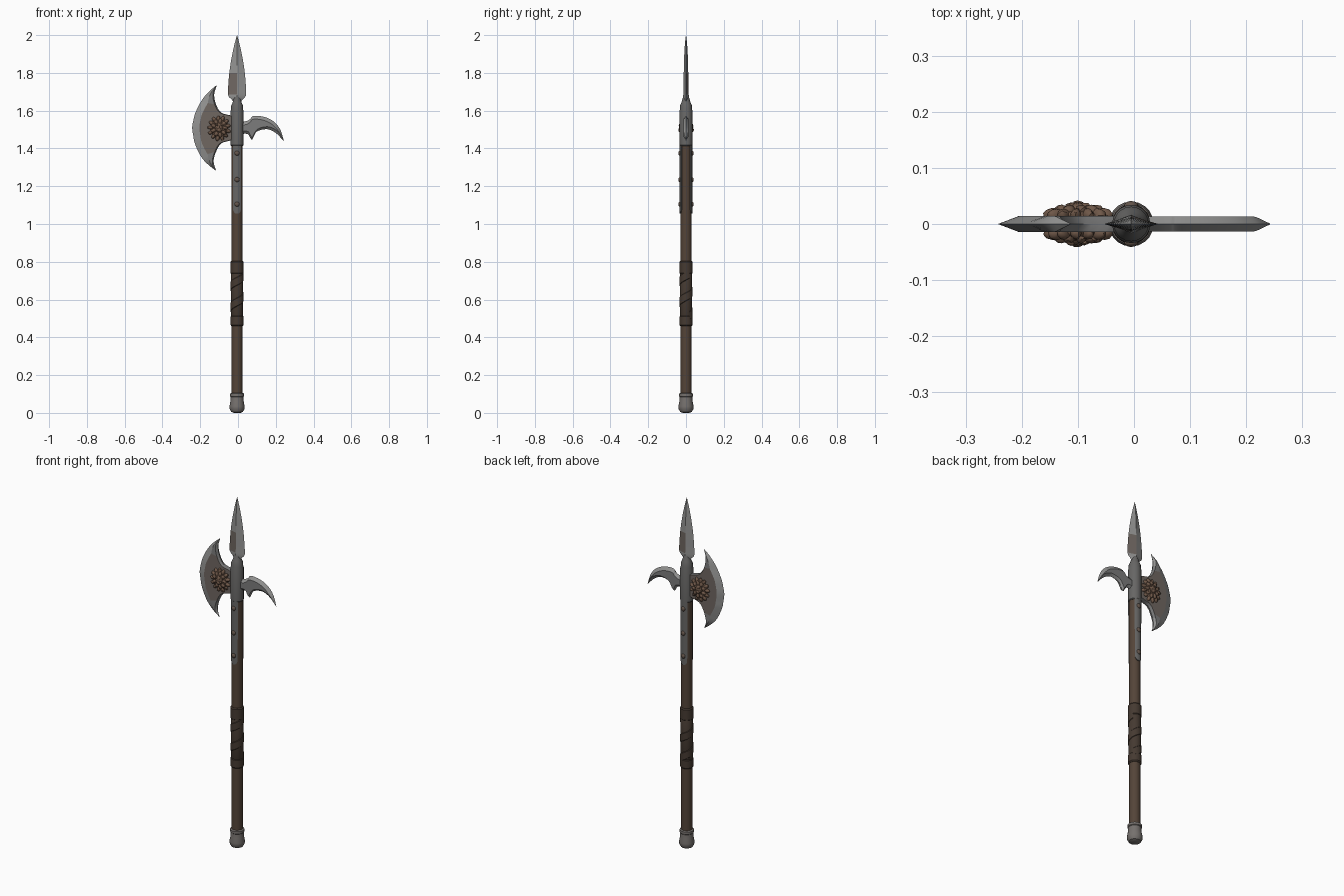
import bpy, bmesh, math, random
from mathutils import Vector, Matrix

if "Cube" in bpy.data.objects:
    bpy.data.objects.remove(bpy.data.objects["Cube"])

random.seed(4)
CX = -0.005  # pole axis


def mat(name, rgb):
    m = bpy.data.materials.new(name)
    m.diffuse_color = (*rgb, 1)
    m.use_nodes = True
    m.node_tree.nodes["Principled BSDF"].inputs["Base Color"].default_value = m.diffuse_color
    return m


STEEL = mat("steel", (0.20, 0.20, 0.20))
EDGE = mat("honed_edge", (0.29, 0.29, 0.285))
PATINA = mat("stained_steel", (0.16, 0.135, 0.12))
IRON = mat("dark_iron", (0.135, 0.133, 0.13))
CAP = mat("worn_cap_iron", (0.18, 0.165, 0.155))
WOOD = mat("dark_wood", (0.088, 0.058, 0.04))
LEATHER = mat("leather", (0.06, 0.042, 0.031))
BRONZE = mat("old_bronze", (0.16, 0.098, 0.066))
RUST = mat("rusty_rivet", (0.125, 0.09, 0.07))


def finish(name, bm, mats, rule=None, angle=35):
    bmesh.ops.remove_doubles(bm, verts=bm.verts, dist=1e-5)
    bmesh.ops.recalc_face_normals(bm, faces=bm.faces)
    for f in bm.faces:
        f.smooth = True
        if rule:
            f.material_index = rule(f)
    me = bpy.data.meshes.new(name)
    bm.to_mesh(me)
    bm.free()
    me.set_sharp_from_angle(angle=math.radians(angle))
    for m in mats:
        me.materials.append(m)
    ob = bpy.data.objects.new(name, me)
    bpy.context.collection.objects.link(ob)
    return ob


def loft(name, rings, mats, rule=None, angle=35):
    """Skin closed cross-sections and cap both ends."""
    bm = bmesh.new()
    vs = [[bm.verts.new(p) for p in r] for r in rings]
    n = len(rings[0])
    for a, b in zip(vs, vs[1:]):
        for i in range(n):
            j = (i + 1) % n
            bm.faces.new((a[i], a[j], b[j], b[i]))
    bm.faces.new(vs[0])
    bm.faces.new(vs[-1])
    return finish(name, bm, mats, rule, angle)


def lathe(name, profile, m, sides=20):
    ang = [2 * math.pi * i / sides for i in range(sides)]
    return loft(name, [[(CX + r * math.cos(a), r * math.sin(a), z) for a in ang]
                       for r, z in profile], [m])


def smooth(pts, sub=5):
    """Catmull-Rom curve through the points."""
    p = [Vector(q) for q in pts]
    p = [2 * p[0] - p[1]] + p + [2 * p[-1] - p[-2]]
    out = []
    for i in range(1, len(p) - 2):
        a, b, c, d = p[i - 1:i + 3]
        for k in range(sub):
            t = k / sub
            out.append(0.5 * (2 * b + (c - a) * t + (2 * a - 5 * b + 4 * c - d) * t * t
                              + (3 * b - a - 3 * c + d) * t ** 3))
    return out + [p[-2]]


def blade(name, side_a, side_b, half, bev_a, bev_b, mats, rule):
    """Flat blade between two outlines, with ground bevels of given widths."""
    rings = []
    for a, b in zip(smooth(side_a), smooth(side_b)):
        d = b - a
        L = max(d.length, 1e-6)
        p = a + d * min(bev_a / L, 0.45)
        q = b - d * min(bev_b / L, 0.45)
        h = half * min(1, L / 0.03)
        rings.append([(a.x, 0, a.y), (p.x, -h, p.y), (q.x, -h, q.y),
                      (b.x, 0, b.y), (q.x, h, q.y), (p.x, h, p.y)])
    return loft(name, rings, mats, rule, 20)


# pole and butt cap
lathe("shaft", [(0.029, 0.05), (0.029, 1.45)], WOOD)
lathe("butt_cap", [(0.018, 0), (0.031, 0.006), (0.039, 0.02), (0.04, 0.035), (0.035, 0.062),
                   (0.034, 0.085), (0.037, 0.088), (0.037, 0.102), (0.029, 0.106)], CAP)

# leather grip: core, end bands and spiral strap
lathe("grip_core", [(0.029, 0.465), (0.0325, 0.47), (0.0325, 0.79), (0.029, 0.795)], LEATHER)
for nm, z0, z1 in (("grip_band_lower", 0.46, 0.515), ("grip_band_upper", 0.735, 0.805)):
    lathe(nm, [(0.03, z0), (0.035, z0 + 0.006), (0.035, z1 - 0.006), (0.03, z1)], LEATHER)
rings = []
for i in range(61):
    a = 2 * math.pi * 2 * i / 60 + 0.6
    z = 0.515 + 0.22 * i / 60
    rings.append([(CX + r * math.cos(a), r * math.sin(a), z + dz) for r, dz in
                  ((0.031, -0.024), (0.035, -0.02), (0.035, 0.02), (0.031, 0.024))])
loft("grip_strap", rings, [LEATHER])

# head socket
lathe("socket", [(0.031, 1.413), (0.034, 1.417), (0.034, 1.60), (0.031, 1.61), (0.031, 1.628),
                 (0.024, 1.642), (0.018, 1.665), (0.012, 1.68)], IRON)

# langets and rivets, front and back
for side, nm in ((-1, "front"), (1, "back")):
    rings = []
    for z, w in ((1.055, 0.25), (1.062, 0.5), (1.075, 0.68), (1.42, 0.72)):
        ang = [w * (k / 3 - 1) for k in range(7)]
        arc = lambda r: [(CX + r * math.sin(a), side * r * math.cos(a), z) for a in ang]
        rings.append(arc(0.0335) + arc(0.027)[::-1])
    loft("langet_" + nm, rings, [IRON])
    for k, z in enumerate((1.105, 1.235, 1.375)):
        bm = bmesh.new()
        bmesh.ops.create_uvsphere(bm, u_segments=12, v_segments=8, radius=1, matrix=
                                  Matrix.Translation((CX, side * 0.033, z))
                                  @ Matrix.Diagonal((0.013, 0.008, 0.013, 1)))
        finish("rivet_%s_%d" % (nm, k + 1), bm, [RUST])

# spear point, diamond section, stained on the lower left
sec = smooth([(0.016, 0.016, 1.64), (0.028, 0.017, 1.658), (0.046, 0.015, 1.678),
              (0.048, 0.013, 1.71), (0.041, 0.012, 1.80), (0.029, 0.010, 1.88),
              (0.014, 0.006, 1.95), (0.0005, 0.0005, 2.0)], 3)


def spear_rule(f):
    c = f.calc_center_median()
    return 1 if 1.69 < c.z < 1.79 and (c.x < CX) == (c.y < 0) else 0


loft("spear_point", [[(CX - w, 0, z), (CX, -t, z), (CX + w, 0, z), (CX, t, z)]
                     for w, t, z in sec], [EDGE, PATINA], spear_rule, 20)

# axe blade: crescent edge against the concave inner outline
outer = [(-0.114, 1.735), (-0.160, 1.695), (-0.196, 1.648), (-0.225, 1.590), (-0.2425, 1.51),
         (-0.228, 1.425), (-0.198, 1.36), (-0.162, 1.318), (-0.118, 1.283)]
inner = [(-0.113, 1.733), (-0.126, 1.685), (-0.116, 1.632), (-0.086, 1.588), (-0.02, 1.51),
         (-0.086, 1.428), (-0.116, 1.383), (-0.129, 1.332), (-0.117, 1.285)]
inner[4:5] = [(-0.02, 1.566), (-0.02, 1.51), (-0.02, 1.452)]
outer[4:5] = [(-0.236, 1.55), (-0.2425, 1.51), (-0.2365, 1.465)]


def axe_rule(f):
    c = f.calc_center_median()
    if abs(c.y) < 0.012:
        return 0 if c.x < -0.15 or abs(c.z - 1.51) > 0.15 else 2
    return 1 if abs(c.z - 1.51) < 0.13 else 2


blade("axe_blade", outer, inner, 0.0145, 0.038, 0.008, [EDGE, PATINA, STEEL], axe_rule)

# curved back spike with barbs at the root
top = [(0.01, 1.54), (0.045, 1.545), (0.065, 1.556), (0.08, 1.572), (0.125, 1.57),
       (0.165, 1.557), (0.200, 1.533), (0.226, 1.495), (0.243, 1.44)]
low = [(0.01, 1.475), (0.040, 1.478), (0.056, 1.472), (0.074, 1.447), (0.098, 1.488),
       (0.145, 1.502), (0.178, 1.495), (0.208, 1.475), (0.242, 1.439)]
blade("back_spike", top, low, 0.0135, 0.018, 0.014, [EDGE, STEEL],
      lambda f: 1 if abs(f.calc_center_median().y) > 0.012 else 0)

# bronze beast-head boss on both faces of the axe
bm = bmesh.new()


def lump(x, y, z, rx, ry, rz, turn=0.0):
    for s in (-1, 1):
        m = (Matrix.Translation((-0.1 + x, s * y, 1.508 + z))
             @ Matrix.Rotation(-turn, 4, 'Y') @ Matrix.Diagonal((rx, ry, rz, 1)))
        vs = bmesh.ops.create_icosphere(bm, subdivisions=2, radius=1, matrix=m)["verts"]
        for v in vs:
            v.co += Vector([random.uniform(-0.0012, 0.0012) for _ in range(3)])


lump(0, 0.012, 0, 0.05, 0.02, 0.056)                      # base
for i in range(13):                                       # outer mane tufts
    a = 2 * math.pi * i / 13 + 0.2
    r = random.uniform(0.043, 0.049)
    lump(r * math.cos(a), 0.016, r * 1.12 * math.sin(a), 0.017, 0.012, 0.010, a)
for i in range(9):                                        # inner mane tufts
    a = 2 * math.pi * i / 9
    lump(0.031 * math.cos(a), 0.024, 0.036 * math.sin(a), 0.015, 0.010, 0.010, a)
lump(0, 0.026, 0.004, 0.022, 0.012, 0.026)                # face
lump(0, 0.032, -0.01, 0.013, 0.009, 0.012)                # muzzle
lump(0, 0.033, 0.006, 0.006, 0.006, 0.015)                # nose
for s in (-1, 1):
    lump(s * 0.012, 0.032, 0.016, 0.010, 0.006, 0.005, s * 0.3)   # brows
    lump(s * 0.011, 0.031, -0.006, 0.008, 0.007, 0.007)           # cheeks
finish("beast_head_boss", bm, [BRONZE], None, 40)
